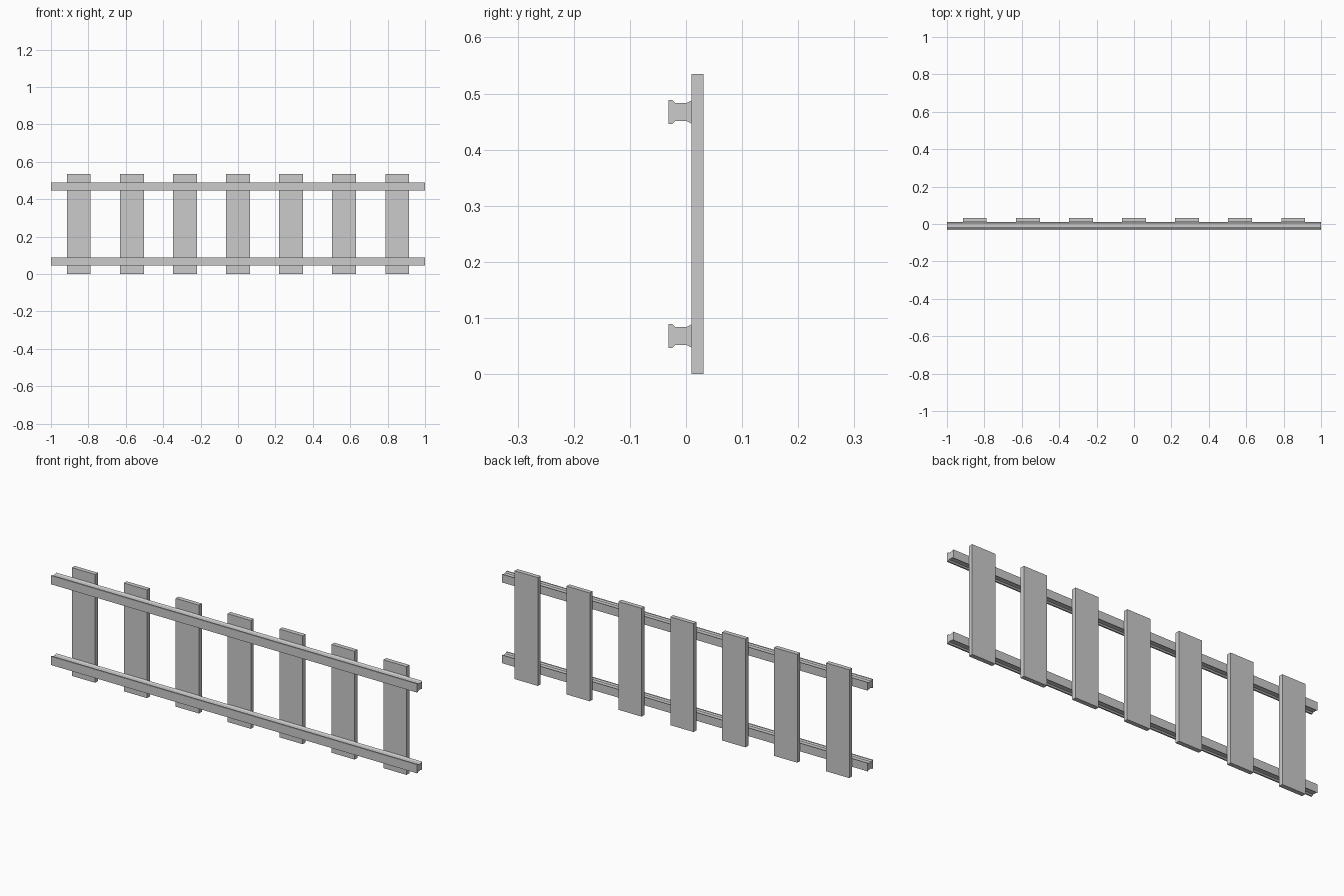
import bpy, bmesh
from mathutils import Vector

if "Cube" in bpy.data.objects:
    bpy.data.objects.remove(bpy.data.objects["Cube"])

HEIGHT = 0.535
SLEEPER_W, SLEEPER_Y0, SLEEPER_Y1 = 0.127, 0.0095, 0.0315
GAUGE_HALF = 0.1995


def prism(name, points, direction):
    """Extrude a closed 3D outline along a direction."""
    bm = bmesh.new()
    face = bm.faces.new([bm.verts.new(p) for p in points])
    ext = bmesh.ops.extrude_face_region(bm, geom=[face])
    moved = [v for v in ext["geom"] if isinstance(v, bmesh.types.BMVert)]
    bmesh.ops.translate(bm, verts=moved, vec=Vector(direction))
    bmesh.ops.recalc_face_normals(bm, faces=bm.faces)
    mesh = bpy.data.meshes.new(name)
    bm.to_mesh(mesh)
    bm.free()
    obj = bpy.data.objects.new(name, mesh)
    bpy.context.collection.objects.link(obj)
    return obj


# Sleepers: seven flat upright planks
for i in range(-3, 4):
    x = i * 0.2837
    x0, x1 = x - SLEEPER_W / 2, x + SLEEPER_W / 2
    outline = [(x0, SLEEPER_Y0, 0), (x1, SLEEPER_Y0, 0),
               (x1, SLEEPER_Y1, 0), (x0, SLEEPER_Y1, 0)]
    prism(f"sleeper_{i + 4}", outline, (0, 0, HEIGHT))

# Rails: half profile (depth, half height) from head through web to foot
half = [(-0.0315, 0.0215), (-0.0245, 0.0215), (-0.019, 0.016),
        (0.001, 0.016), (0.0095, 0.0205)]
profile = half + [(y, -h) for y, h in reversed(half)]
for name, side in (("lower_rail", -1), ("upper_rail", 1)):
    zc = HEIGHT / 2 + side * GAUGE_HALF
    prism(name, [(-1, y, zc + h) for y, h in profile], (2, 0, 0))
